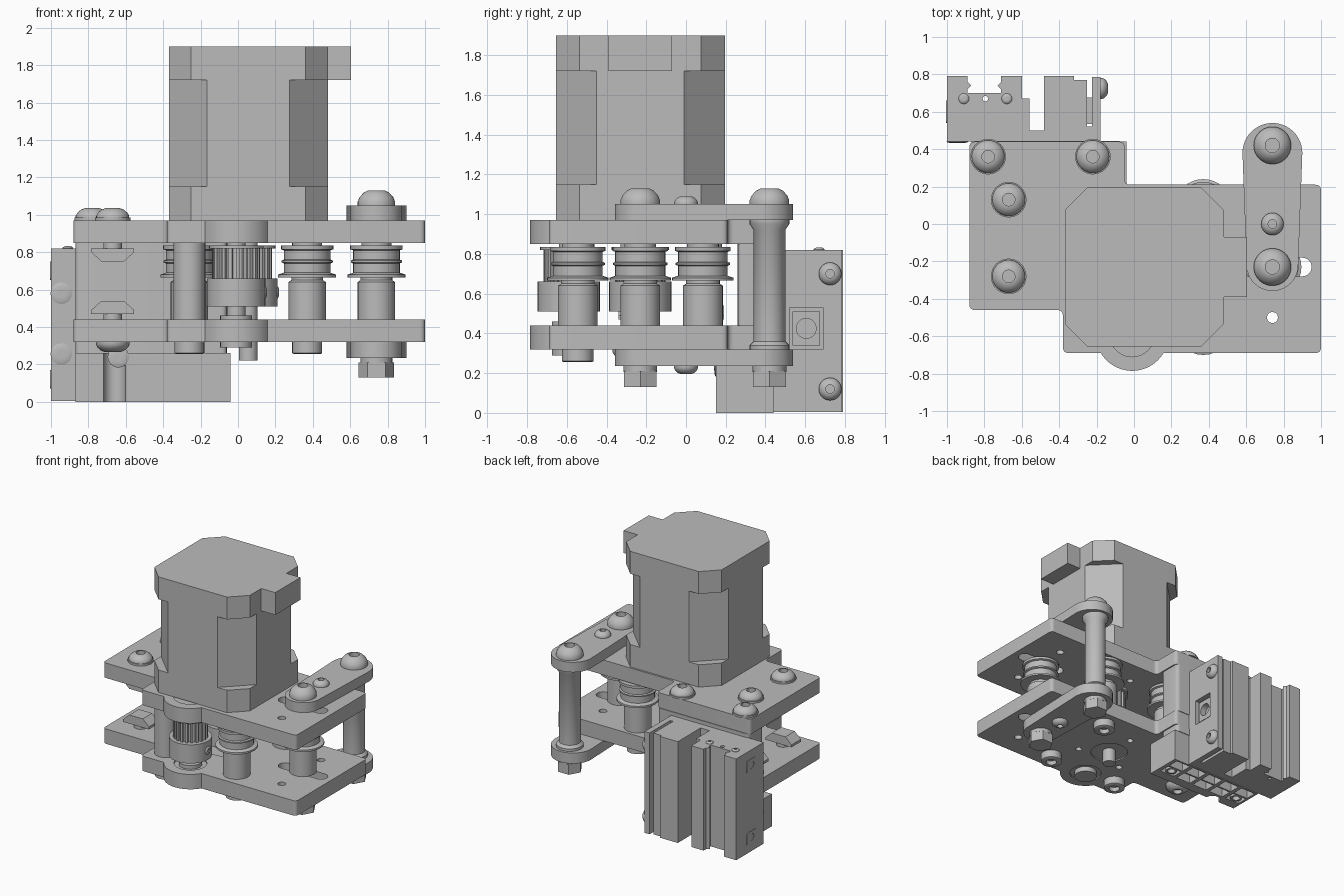
import bpy, bmesh, math
from mathutils import Matrix, Vector

cube = bpy.data.objects.get("Cube")
if cube:
    bpy.data.objects.remove(cube)

grey = bpy.data.materials.new("machined_grey")
grey.use_nodes = True
grey.diffuse_color = (0.5, 0.5, 0.5, 1)
grey.node_tree.nodes["Principled BSDF"].inputs["Base Color"].default_value = (0.5, 0.5, 0.5, 1)

AXES = {"z": Matrix.Identity(4),
        "x": Matrix(((0, 0, 1, 0), (1, 0, 0, 0), (0, 1, 0, 0), (0, 0, 0, 1))),
        "y": Matrix(((1, 0, 0, 0), (0, 0, 1, 0), (0, 1, 0, 0), (0, 0, 0, 1)))}


def finish(ob, matrix=Matrix.Identity(4)):
    bm = bmesh.new()
    bm.from_mesh(ob.data)
    bmesh.ops.transform(bm, matrix=matrix, verts=bm.verts)
    bmesh.ops.remove_doubles(bm, verts=bm.verts, dist=0.0002)
    bmesh.ops.recalc_face_normals(bm, faces=bm.faces)
    bm.to_mesh(ob.data)
    bm.free()
    ob.data.materials.clear()
    ob.data.materials.append(grey)
    bpy.ops.object.select_all(action='DESELECT')
    ob.select_set(True)
    bpy.context.view_layer.objects.active = ob
    bpy.ops.object.shade_smooth_by_angle(angle=math.radians(35))
    return ob


def prism(name, lo, hi, *loops, axis="z"):
    """Extrude an outline, with any further loops as holes, along an axis."""
    cu = bpy.data.curves.new(name, 'CURVE')
    cu.dimensions, cu.fill_mode, cu.extrude = '2D', 'BOTH', (hi - lo) / 2
    for loop in loops:
        sp = cu.splines.new('POLY')
        sp.points.add(len(loop) - 1)
        for p, (u, v) in zip(sp.points, loop):
            p.co = (u, v, 0, 1)
        sp.use_cyclic_u = True
    ob = bpy.data.objects.new(name, cu)
    bpy.context.collection.objects.link(ob)
    bpy.ops.object.select_all(action='DESELECT')
    ob.select_set(True)
    bpy.context.view_layer.objects.active = ob
    bpy.ops.object.convert(target='MESH')
    ob = bpy.context.view_layer.objects.active
    return finish(ob, AXES[axis] @ Matrix.Translation((0, 0, (lo + hi) / 2)))


def lathe(name, place, profile, n=32, turn=Matrix.Identity(4)):
    """Revolve (radius, height) points about z, then turn and place."""
    bm = bmesh.new()
    rows = [[bm.verts.new((r * math.cos(a), r * math.sin(a), z)) for a in
             (math.tau * i / n for i in range(n))] for r, z in profile]
    for a, b in zip(rows, rows[1:]):
        for i in range(n):
            bm.faces.new((a[i], a[(i + 1) % n], b[(i + 1) % n], b[i]))
    for row in (rows[0], rows[-1]):
        bm.faces.new(row)
    me = bpy.data.meshes.new(name)
    bm.to_mesh(me)
    bm.free()
    ob = bpy.data.objects.new(name, me)
    bpy.context.collection.objects.link(ob)
    return finish(ob, Matrix.Translation(place) @ turn)


def arc(cx, cy, r, a0=0, a1=360, n=32):
    full = abs(a1 - a0) == 360
    steps = n if full else n - 1
    return [(cx + r * math.cos(math.radians(a0 + (a1 - a0) * i / steps)),
             cy + r * math.sin(math.radians(a0 + (a1 - a0) * i / steps))) for i in range(n)]


def rect(x0, y0, x1, y1):
    return [(x0, y0), (x1, y0), (x1, y1), (x0, y1)]


def rounded(points, r=0.03):
    out = []
    for i, p in enumerate(points):
        a, p, b = Vector(points[i - 1]), Vector(p), Vector(points[(i + 1) % len(points)])
        s, e = p + (a - p).normalized() * r, p + (b - p).normalized() * r
        out += [tuple(s * (1 - t) ** 2 + p * 2 * t * (1 - t) + e * t * t) for t in (0, .25, .5, .75, 1)]
    return out


def rod(name, x, y, r, z0, z1, n=32):
    return lathe(name, (x, y, 0), [(r, z0), (r, z1)], n)


def button(name, place, r, h, turn=Matrix.Identity(4)):
    """Domed screw head with a socket."""
    lathe(name, place, [(r, 0), (r, h * .25), (r * .9, h * .55), (r * .68, h * .85), (r * .45, h),
                        (r * .38, h), (r * .38, h * .4)], 30, turn)


DOWN = Matrix.Rotation(math.pi, 4, 'X')
TO_X = Matrix.Rotation(math.pi / 2, 4, 'Y')
TO_FRONT = Matrix.Rotation(math.pi / 2, 4, 'X')
MX, MY = 0.055, -0.23
PX, PY = -0.01, -0.59
corners = [(MX + sx * .315, MY + sy * .315) for sx in (-1, 1) for sy in (-1, 1)]
nut_spots = [(-.67, .13), (-.67, -.28)]

# Two matching plates with a rounded front lobe, bearing bores and a slot
outline = rounded([(-.88, -.46), (-.38, -.46), (-.38, -.69), (1, -.69), (1, .21), (-.05, .21), (-.05, .44), (-.88, .44)])
cut = 15
outline[cut:cut] = arc(PX, PY, .195, 211, 329, 24)
slot = arc(.9, MY, .05, -90, 90, 12) + arc(.58, MY, .05, 90, 270, 12)
small = [arc(MX + .24 * math.cos(a), MY + .24 * math.sin(a), .025, n=12) for a in (1.6, 3.7, 5.8)]
small += [arc(.74, y, .03, n=12) for y in (0, -.5)]
for name, z in (("lower_plate", .32), ("upper_plate", .85)):
    prism(name, z, z + .12, outline, slot, arc(MX, MY, .14), arc(PX, PY, .12), *small)
    lathe(name + "_bearing", (PX, PY, z), [(.05, .01), (.12, .01), (.12, .11), (.05, .11)])
lathe("motor_bearing", (MX, MY, .33), [(.05, 0), (.14, 0), (.14, .1), (.05, .1)])

# Motor: chamfered end caps, narrower core and connector
def octagon(c, h=.425):
    k = h - c
    return [(MX + u, MY + v) for u, v in ((-k, -h), (k, -h), (h, -k), (h, k), (k, h), (-k, h), (-h, k), (-h, -k))]

for name, z0, z1, c in (("motor_base", .97, 1.15, .12), ("motor_core", 1.15, 1.72, .205), ("motor_cap", 1.72, 1.9, .12)):
    prism(name, z0, z1, octagon(c))
prism("motor_connector", 1.72, 1.9, rect(.47, -.39, .605, -.07))
rod("motor_shaft", MX, MY, .05, .22, .98)
rod("pulley_shaft", PX, PY, .05, .29, .95)
rod("pulley_collar", PX, PY, .085, .43, .46)
rod("shaft_foot", PX, PY, .085, .29, .33)

# Toothed pulleys with hubs and flanges
for x, y in ((MX, MY), (PX, PY)):
    teeth = []
    for i in range(20):
        for off, r in ((0, .128), (8, .128), (9, .108), (17, .108)):
            a = math.radians(i * 18 + off)
            teeth.append((x + r * math.cos(a), y + r * math.sin(a)))
    prism("pulley_teeth", .66, .82, teeth)
    rod("pulley_hub", x, y, .157, .51, .66)
    rod("pulley_flange", x, y, .145, .82, .835)
    button("pulley_set_screw", (x + .15, y, .585), .035, .015, TO_X)

# Smooth idlers on spacer posts
for x, y in corners[1:] + [(.74, MY)]:
    lathe("idler", (x, y, 0), [
        (.1, .44), (.1, .64), (.085, .65), (.085, .665), (.155, .665), (.155, .68), (.125, .69), (.125, .74),
        (.137, .745), (.137, .755), (.125, .76), (.125, .81), (.14, .815), (.14, .835), (.08, .835), (.08, .85)])
rod("front_spacer", *corners[0], .085, .44, .85)
for x, y in corners:
    lathe("corner_bolt_head", (x, y, .32), [(.08, 0), (.08, .06), (.07, .065), (.04, .065), (.04, .03)], 30, DOWN)

# Tensioner arms, column and bolts
arm = arc(.74, .38, .16, 0, 180, 24) + arc(.74, -.22, .138, 180, 360, 24)
prism("upper_arm", .97, 1.05, arm)
prism("lower_arm", .235, .32, arm)
lathe("arm_column", (.74, .42, 0), [(.1, .32), (.1, .34), (.08, .36), (.08, .92), (.1, .95), (.1, .97)])
rod("tension_bolt", .74, MY, .045, .2, 1.06)
for y in (.42, MY):
    button("arm_bolt_head", (.74, y, 1.05), .1, .08)
    rod("arm_washer", .74, y, .085, .205, .24)
    rod("arm_nut", .74, y, .095, .13, .21, 6)
button("arm_small_screw", (.74, 0, 1.05), .06, .04)
button("arm_small_screw_below", (.74, 0, .235), .06, .04, DOWN)

# Bolts on the left half of the plates, with sliding nuts facing each other
for x, y in nut_spots + [(-.78, .36), (-.22, .36)]:
    rod("plate_washer", x, y, .095, .97, .985)
    button("plate_bolt_head", (x, y, .98), .088, .055)
for x, y in nut_spots:
    button("lower_bolt_head", (x, y, .32), .09, .055, DOWN)
    for base, s in ((.85, -1), (.44, 1)):
        zs = sorted((base, base + s * .1))
        rod("nut_stem", x, y, .05, *zs)
        prism("sliding_nut", y - .06, y + .06,
              [(x - .115, base + s * .03), (x + .115, base + s * .03), (x + .115, base + s * .05),
               (x + .06, base + s * .1), (x - .06, base + s * .1), (x - .115, base + s * .05)], axis="y")

# Rear bracket: slotted upright body and clamp plate
body = [(-1, .44), (-.25, .44), (-.25, .77), (-.32, .77), (-.32, .79), (-.48, .79), (-.48, .5), (-.56, .5),
        (-.56, .67), (-.6, .67), (-.6, .79), (-.71, .79), (-.71, .76), (-.73, .74), (-.71, .72), (-.71, .7),
        (-.89, .7), (-.89, .72), (-.87, .74), (-.89, .76), (-.89, .79), (-1, .79)]
prism("bracket_body", .005, .82, body, arc(-.795, .67, .015, n=12))
prism("clamp_plate", -.225, -.18, rect(.44, .005, .785, .82), rect(.52, .32, .69, .53), axis="x")
prism("clamp_web", -.26, -.21, rect(.44, .005, .52, .82), axis="x")
prism("clamp_nut_block", -.25, -.2, rect(.535, .34, .675, .51), arc(.605, .425, .05, n=20), axis="x")
for z in (.7, .12):
    button("clamp_screw", (-.18, .725, z), .057, .04, TO_X)
    prism("side_socket", -1.004, -.995, rounded(rect(.54, z - .05, .66, z + .05), .02), arc(.6, z, .03, n=16), axis="x")
for x in (-.91, -.68):
    button("rail_top_screw", (x, .67, .82), .028, .012)
for x, z in ((-.945, .58), (-.945, .255), (-.64, .24)):
    button("front_screw", (x, .44 if x < -.9 else .15, z), .057, .008, TO_FRONT)

# Spacer block between the plates and ribbed foot underneath
for z0, z1 in ((.26, .32), (.44, .85)):
    prism("plate_spacer", z0, z1, rounded(rect(-.87, .26, -.06, .445)))
foot = [(-.87, .15)] + arc(-.66, .15, .058, 180, 0, 14) + [(-.04, .15), (-.04, .44), (-.87, .44)]
prism("foot_slab", .1, .26, foot)
cells = [rect(-.85 + i * .162, y, -.72 + i * .162, y + .09) for i in range(5) for y in (.23, .335)]
prism("foot_ribs", 0, .1, foot, *cells)
for x in (-.785, -.137):
    lathe("foot_boss", (x, .28, 0), [(.03, .1), (.045, .1), (.045, 0), (.03, 0), (.03, .08)], 20)
